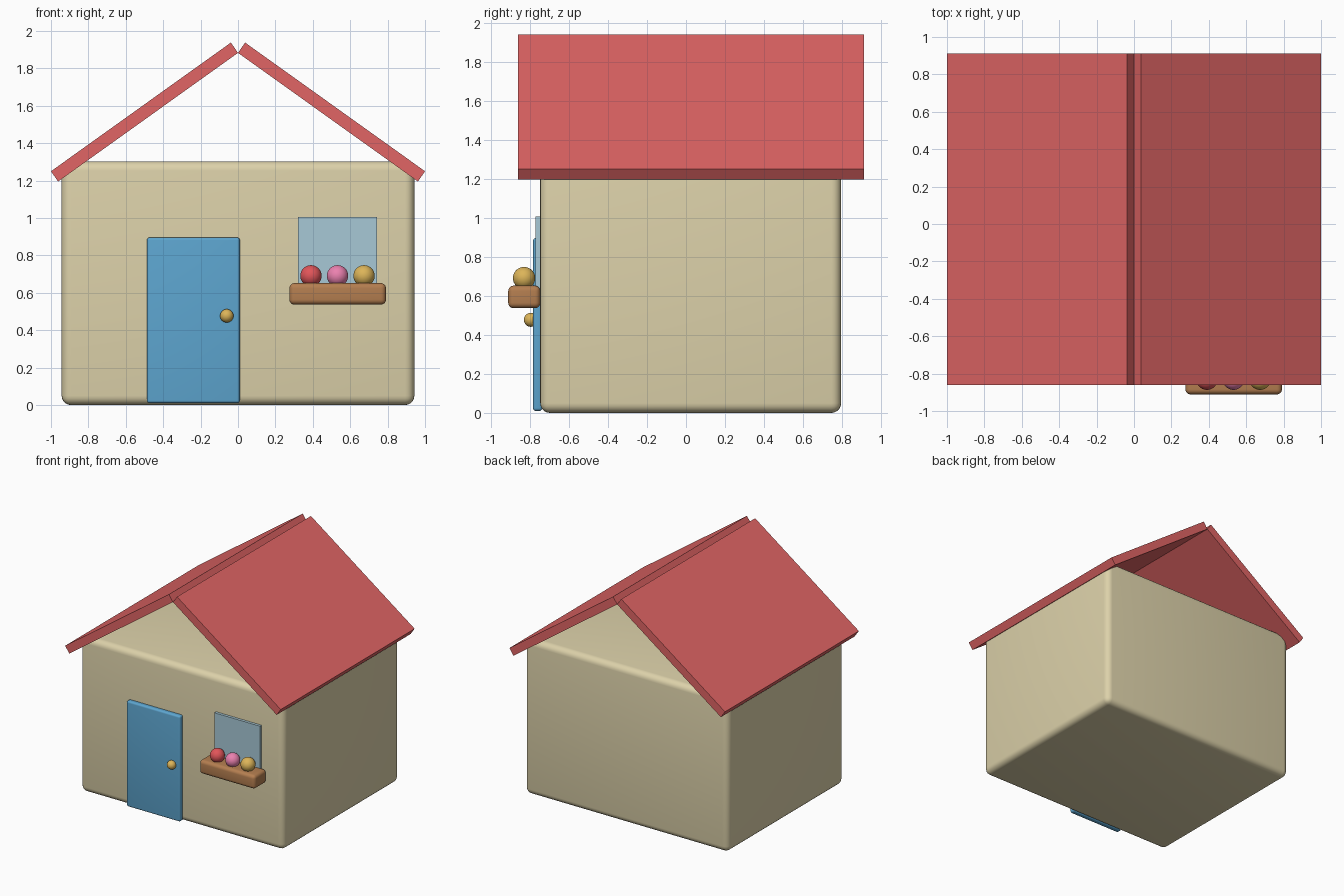
import bpy, bmesh
from mathutils import Matrix, Vector

if "Cube" in bpy.data.objects:
    bpy.data.objects.remove(bpy.data.objects["Cube"])


def material(name, rgb):
    m = bpy.data.materials.new(name)
    m.diffuse_color = (*rgb, 1)
    m.use_nodes = True
    m.node_tree.nodes["Principled BSDF"].inputs["Base Color"].default_value = m.diffuse_color
    return m


CREAM = material("cream", (0.72, 0.64, 0.40))
RED = material("roof_red", (0.75, 0.13, 0.13))
BLUE = material("door_blue", (0.11, 0.38, 0.63))
GLASS = material("glass", (0.39, 0.58, 0.67))
WOOD = material("wood", (0.46, 0.21, 0.08))
GOLD = material("gold", (0.72, 0.46, 0.10))
ROSE = material("rose", (0.75, 0.09, 0.10))
PINK = material("pink", (0.83, 0.22, 0.43))


def finish(name, bm, mat, smooth=True):
    bmesh.ops.recalc_face_normals(bm, faces=bm.faces)
    mesh = bpy.data.meshes.new(name)
    bm.to_mesh(mesh)
    bm.free()
    mesh.materials.append(mat)
    obj = bpy.data.objects.new(name, mesh)
    bpy.context.collection.objects.link(obj)
    if smooth:
        bpy.ops.object.select_all(action='DESELECT')
        obj.select_set(True)
        bpy.context.view_layer.objects.active = obj
        bpy.ops.object.shade_smooth_by_angle()
    return obj


def box(name, lo, hi, mat, bevel=0):
    """Box between two corners, with optional rounded edges."""
    lo, hi = Vector(lo), Vector(hi)
    bm = bmesh.new()
    size = Matrix.Diagonal((*(hi - lo), 1))
    bmesh.ops.create_cube(bm, size=1, matrix=Matrix.Translation((lo + hi) / 2) @ size)
    if bevel:
        bmesh.ops.bevel(bm, geom=bm.edges[:], offset=bevel, segments=5,
                        profile=0.5, affect='EDGES')
    return finish(name, bm, mat, bool(bevel))


def ball(name, centre, radius, mat):
    bm = bmesh.new()
    bmesh.ops.create_uvsphere(bm, u_segments=32, v_segments=16, radius=radius,
                              matrix=Matrix.Translation(centre))
    return finish(name, bm, mat)


# Walls
box("walls", (-0.943, -0.747, 0), (0.943, 0.795, 1.303), CREAM, 0.05)

# Two sloping roof slabs meeting at the ridge, with open gables
SLAB = [(0, 1.883), (0.038, 1.938), (1.0, 1.25), (0.962, 1.195)]
for side, s in (("left", -1), ("right", 1)):
    bm = bmesh.new()
    face = bm.faces.new([bm.verts.new((s * x, -0.862, z)) for x, z in SLAB])
    ext = bmesh.ops.extrude_face_region(bm, geom=[face], use_keep_orig=True)
    verts = [v for v in ext["geom"] if isinstance(v, bmesh.types.BMVert)]
    bmesh.ops.translate(bm, verts=verts, vec=(0, 1.774, 0))
    finish("roof_" + side, bm, RED, False)

# Door and knob
box("door", (-0.487, -0.784, 0.01), (0.01, -0.737, 0.896), BLUE, 0.015)
ball("door_knob", (-0.06, -0.795, 0.477), 0.036, GOLD)

# Window pane, planter and flowers
box("window", (0.32, -0.77, 0.585), (0.743, -0.735, 1.006), GLASS)
box("flower_box", (0.275, -0.911, 0.537), (0.791, -0.747, 0.652), WOOD, 0.027)
for i, mat in enumerate((ROSE, PINK, GOLD)):
    ball(f"flower_{i + 1}", (0.39 + 0.142 * i, -0.83, 0.691), 0.057, mat)
